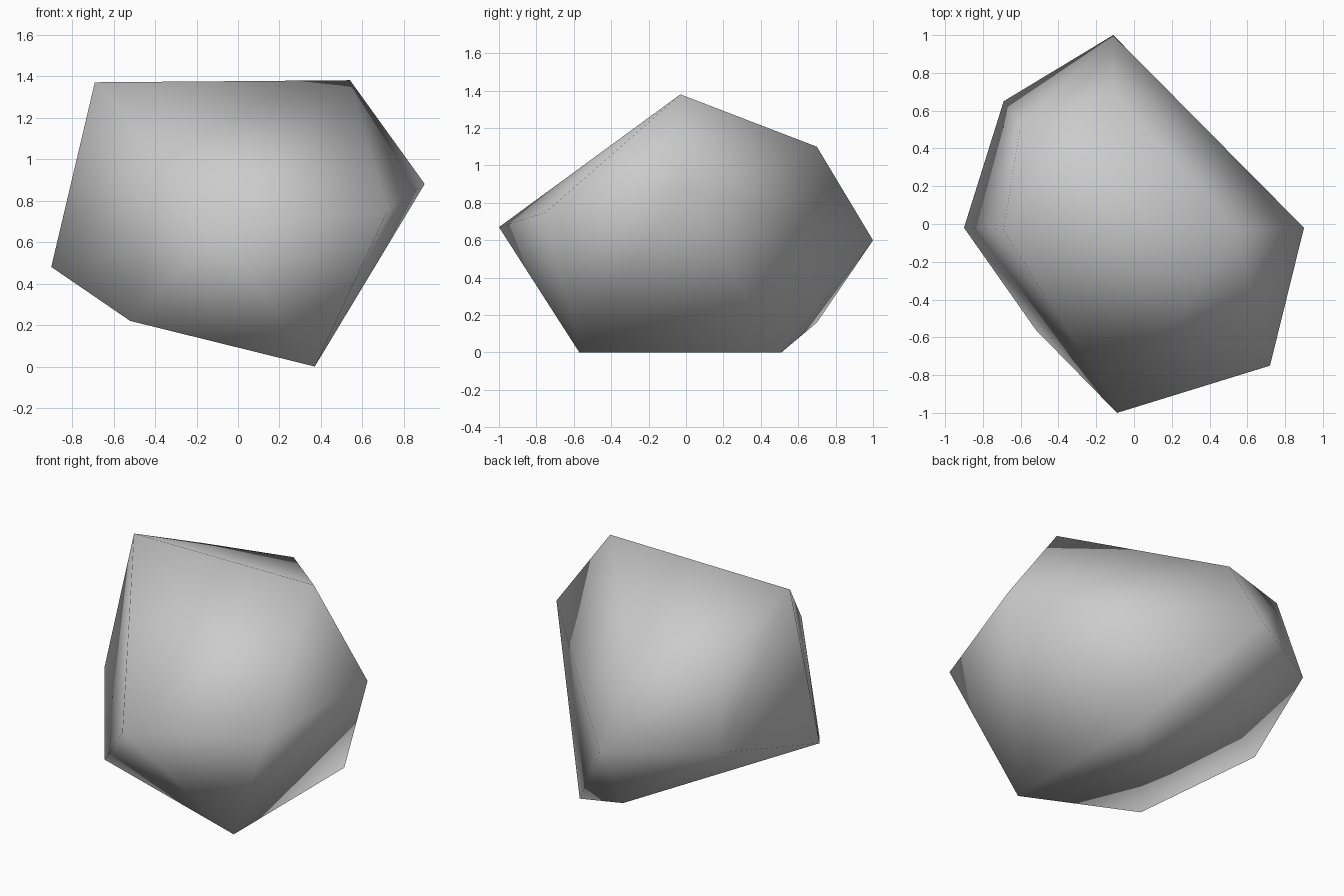
import bpy
import bmesh

cube = bpy.data.objects.get("Cube")
if cube:
    bpy.data.objects.remove(cube, do_unlink=True)

# Stone material
stone = bpy.data.materials.new("stone_grey")
stone.use_nodes = True
grey = (0.6, 0.6, 0.6, 1)
stone.diffuse_color = grey
stone.node_tree.nodes["Principled BSDF"].inputs["Base Color"].default_value = grey

# Corners of the boulder, grouped by height
crown = [(-0.69, -0.03, 1.37), (0.54, -0.03, 1.38)]
shoulder = [(-0.11, 0.7, 1.1), (-0.6, 0.53, 1.12), (0.9, -0.02, 0.88)]
girdle = [(-0.11, 1, 0.6), (-0.69, 0.65, 0.62), (-0.9, -0.02, 0.48),
          (-0.09, -1, 0.67), (0.72, -0.75, 0.75)]
foot = [(-0.52, -0.56, 0.22), (-0.06, 0.7, 0.16),
        (0.37, -0.57, 0), (0.37, 0.51, 0)]

# Wrap the corners in a convex skin
bm = bmesh.new()
for corner in crown + shoulder + girdle + foot:
    bm.verts.new(corner)
bmesh.ops.convex_hull(bm, input=bm.verts)
bmesh.ops.recalc_face_normals(bm, faces=bm.faces)
for face in bm.faces:
    face.smooth = True

mesh = bpy.data.meshes.new("boulder")
bm.to_mesh(mesh)
bm.free()
mesh.materials.append(stone)
boulder = bpy.data.objects.new("boulder", mesh)
bpy.context.collection.objects.link(boulder)
